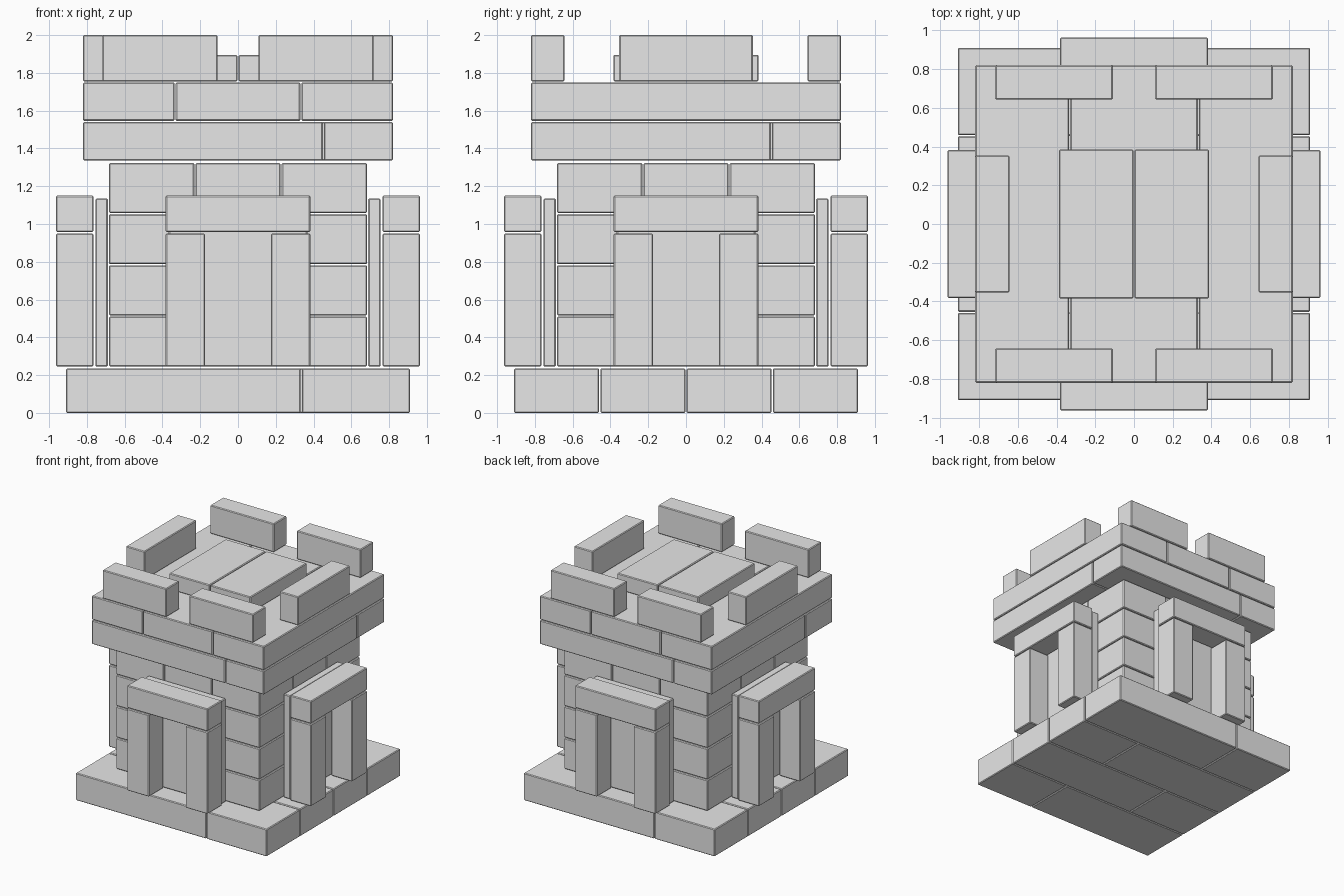
import bpy
import bmesh
import math
from mathutils import Matrix, Vector

if "Cube" in bpy.data.objects:
    bpy.data.objects.remove(bpy.data.objects["Cube"], do_unlink=True)

stone = bpy.data.materials.new("stone_grey")
stone.use_nodes = True
GREY = (0.8, 0.8, 0.8, 1.0)
stone.diffuse_color = GREY
stone.node_tree.nodes["Principled BSDF"].inputs["Base Color"].default_value = GREY

GAP = 0.003  # half of the joint between neighbouring bricks


def bricks(name, boxes, turns=(0,)):
    """One object from (x0, x1, y0, y1, z0, z1) bricks, repeated at quarter turns."""
    bm = bmesh.new()
    for turn in turns:
        spin = Matrix.Rotation(turn * math.pi / 2, 4, "Z")
        for x0, x1, y0, y1, z0, z1 in boxes:
            centre = Vector((x0 + x1, y0 + y1, z0 + z1)) / 2
            size = Vector((x1 - x0 - 2 * GAP, y1 - y0 - 2 * GAP, z1 - z0))
            bmesh.ops.create_cube(bm, size=1, matrix=spin @ Matrix.Translation(centre)
                                  @ Matrix.Diagonal((*size, 1)))
    mesh = bpy.data.meshes.new(name)
    bm.to_mesh(mesh)
    bm.free()
    mesh.materials.append(stone)
    obj = bpy.data.objects.new(name, mesh)
    bpy.context.collection.objects.link(obj)
    bevel = obj.modifiers.new("worn_edges", "BEVEL")
    bevel.width = 0.006
    bevel.segments = 1
    return obj


ALL_SIDES = range(4)
OPPOSITE = (0, 2)

# Base: four rows of paving with staggered joints
B = 0.913
paving = []
for row in range(4):
    y0 = -B + row * B / 2
    joint = 0.335 if row % 2 == 0 else -0.335
    paving += [(-B, joint, y0, y0 + B / 2, 0, 0.235),
               (joint, B, y0, y0 + B / 2, 0, 0.235)]
bricks("base", paving)

# Tower walls: four courses, a corner block and a middle block per side
W, J = 0.686, 0.228
wall = []
for course in range(4):
    z0 = 0.245 + course * 0.271
    wall += [(-W, -J, -W, -J, z0, z0 + 0.265),
             (-J, J, -W, -J, z0, z0 + 0.265)]
bricks("tower_wall", wall, ALL_SIDES)

# Doorways on every side
F, K = 0.966, 0.762
bricks("door_panel", [(-0.37, 0.37, -0.758, -0.686, 0.245, 1.135)], ALL_SIDES)
bricks("door_posts", [(-0.386, -0.172, -F, -K, 0.245, 0.95),
                      (0.172, 0.386, -F, -K, 0.245, 0.95)], ALL_SIDES)
bricks("door_lintel", [(-0.386, 0.386, -F, -K, 0.957, 1.15)], ALL_SIDES)

# Overhanging ledge: bricks overlapping in a ring, then three deck planks
D, E = 0.823, 0.452
bricks("ledge", [(-D, E, -D, -E, 1.335, 1.54)], ALL_SIDES)
bricks("deck", [(-D, -0.333, -D, D, 1.546, 1.75),
                (-0.333, 0.333, -D, D, 1.546, 1.75),
                (0.333, D, -D, D, 1.546, 1.75)])

# Roof hatch and battlements
bricks("roof_hatch", [(-0.39, 0, -0.388, 0.388, 1.755, 1.895),
                      (0, 0.39, -0.388, 0.388, 1.755, 1.895)])
bricks("front_and_back_battlements", [(-0.72, -0.106, -D, -0.64, 1.755, 2.0),
                                      (0.106, 0.72, -D, -0.64, 1.755, 2.0)], OPPOSITE)
bricks("side_battlements", [(-D, -0.64, -0.357, 0.357, 1.755, 2.0)], OPPOSITE)
